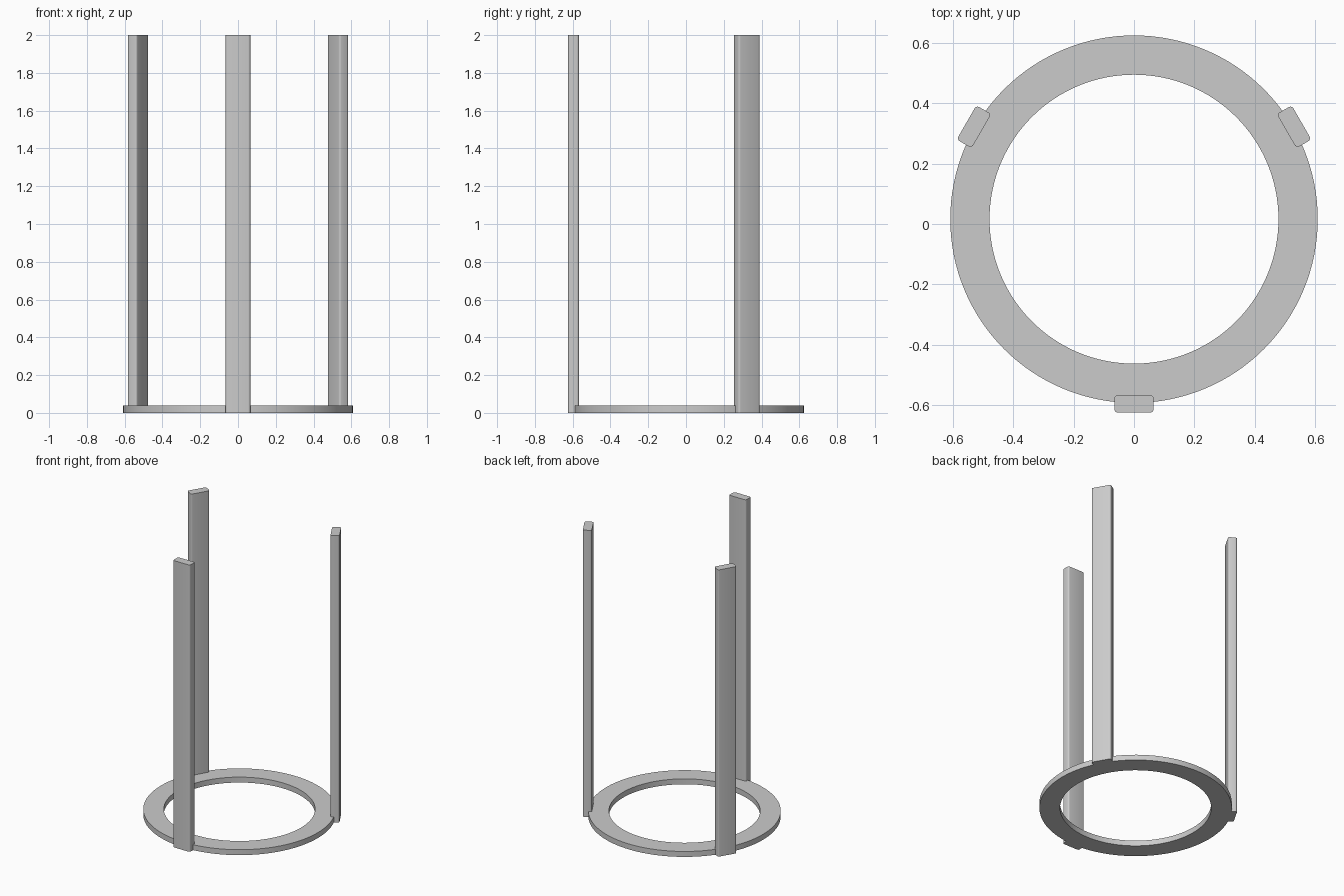
import bpy
import bmesh
from math import cos, sin, pi, radians
from mathutils import Matrix, Vector

cube = bpy.data.objects.get("Cube")
if cube:
    bpy.data.objects.remove(cube, do_unlink=True)

CENTRE = Vector((0, 0.016, 0))
RING_OUTER, RING_INNER, RING_HEIGHT = 0.608, 0.478, 0.038
LEG_OUTER, LEG_INNER, LEG_HALF_WIDTH, LEG_HEIGHT = 0.64, 0.583, 0.065, 2.0
SEGMENTS = 128

grey = bpy.data.materials.new("light grey")
grey.use_nodes = True
colour = (0.6, 0.6, 0.6, 1)
grey.diffuse_color = colour
grey.node_tree.nodes["Principled BSDF"].inputs["Base Color"].default_value = colour


def finish(name, bm):
    bmesh.ops.recalc_face_normals(bm, faces=bm.faces)
    mesh = bpy.data.meshes.new(name)
    bm.to_mesh(mesh)
    bm.free()
    mesh.materials.append(grey)
    obj = bpy.data.objects.new(name, mesh)
    bpy.context.collection.objects.link(obj)
    bpy.ops.object.select_all(action='DESELECT')
    obj.select_set(True)
    bpy.context.view_layer.objects.active = obj
    bpy.ops.object.shade_smooth_by_angle(angle=radians(35))
    return obj


# Flat base ring: a rectangular section swept around the centre
bm = bmesh.new()
section = [(RING_INNER, 0), (RING_OUTER, 0), (RING_OUTER, RING_HEIGHT), (RING_INNER, RING_HEIGHT)]
loops = []
for i in range(SEGMENTS):
    a = 2 * pi * i / SEGMENTS
    loops.append([bm.verts.new((r * cos(a), r * sin(a), z)) for r, z in section])
for i, loop in enumerate(loops):
    after = loops[(i + 1) % SEGMENTS]
    for j in range(4):
        k = (j + 1) % 4
        bm.faces.new((loop[j], after[j], after[k], loop[k]))
finish("base_ring", bm).location = CENTRE

# Three upright legs with rounded vertical edges
for name, angle in (("front_leg", -90), ("left_leg", 30), ("right_leg", 150)):
    bm = bmesh.new()
    size = Matrix.Diagonal((LEG_OUTER - LEG_INNER, 2 * LEG_HALF_WIDTH, LEG_HEIGHT, 1))
    place = Matrix.Translation(((LEG_OUTER + LEG_INNER) / 2, 0, LEG_HEIGHT / 2))
    bmesh.ops.create_cube(bm, size=1, matrix=place @ size)
    upright = [e for e in bm.edges if abs(e.verts[0].co.z - e.verts[1].co.z) > 1]
    bmesh.ops.bevel(bm, geom=upright, offset=0.011, segments=4, profile=0.5, affect='EDGES')
    leg = finish(name, bm)
    leg.location = CENTRE
    leg.rotation_euler.z = radians(angle)
